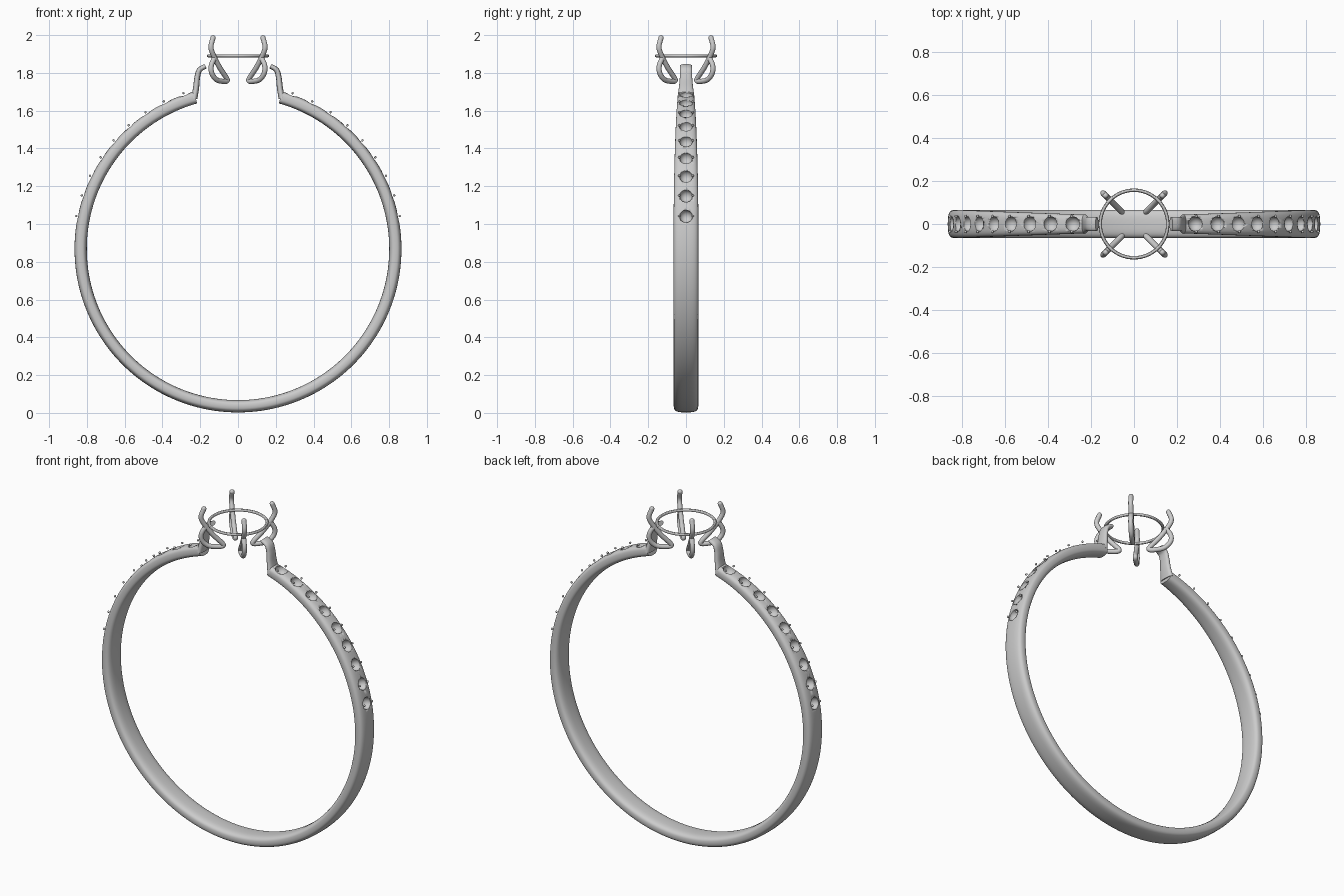
import bpy, bmesh, math
from math import sin, cos, radians, pi
from mathutils import Vector, Matrix

if "Cube" in bpy.data.objects:
    bpy.data.objects.remove(bpy.data.objects["Cube"])

CZ, RM = 0.868, 0.833          # band centre height, mid radius


def spow(v, p):
    return math.copysign(abs(v) ** p, v)


def smooth_path(pts, n=8):
    """Catmull-Rom through tuples (x, z, half thickness, half width)."""
    p = [Vector(q) for q in pts]
    p = [2 * p[0] - p[1]] + p + [2 * p[-1] - p[-2]]
    out = []
    for i in range(1, len(p) - 2):
        a, b, c, d = p[i - 1:i + 3]
        for k in range(n):
            t = k / n
            out.append(0.5 * (2 * b + (c - a) * t + (2 * a - 5 * b + 4 * c - d) * t * t
                              + (3 * b - a - 3 * c + d) * t ** 3))
    return out + [p[-2]]


def finish(name, bm, angle=40):
    bmesh.ops.recalc_face_normals(bm, faces=bm.faces)
    me = bpy.data.meshes.new(name)
    bm.to_mesh(me)
    bm.free()
    ob = bpy.data.objects.new(name, me)
    bpy.context.collection.objects.link(ob)
    bpy.ops.object.select_all(action='DESELECT')
    ob.select_set(True)
    bpy.context.view_layer.objects.active = ob
    bpy.ops.object.shade_smooth_by_angle(angle=radians(angle))
    return ob


def sweep(bm, path, sides, power=1.0, mat=Matrix()):
    """Sweep a superellipse along a path lying in the xz plane."""
    rings = []
    for i, q in enumerate(path):
        a, b = path[max(i - 1, 0)], path[min(i + 1, len(path) - 1)]
        t = Vector((b[0] - a[0], b[1] - a[1])).normalized()
        ring = []
        for k in range(sides):
            th = 2 * pi * k / sides
            u = q[2] * spow(sin(th), power)
            ring.append(bm.verts.new(mat @ Vector(
                (q[0] - t.y * u, q[3] * spow(cos(th), power), q[1] + t.x * u))))
        rings.append(ring)
    for r, s in zip(rings, rings[1:]):
        for k in range(sides):
            j = (k + 1) % sides
            bm.faces.new((r[k], r[j], s[j], s[k]))
    bm.faces.new(rings[0])
    bm.faces.new(rings[-1])


def polar(r, deg, y=0.0):
    return Vector((r * cos(radians(deg)), y, CZ + r * sin(radians(deg))))


# Open band, narrowing toward the shoulders
path = []
for i in range(161):
    a = 74.3 - i / 160 * 328.6
    height = 90 - abs(a + 90 - 0)          # elevation-like measure, both sides
    elev = -height if abs(a + 90) > 90 else 0
    f = min(max((elev - 15) / 60, 0), 1)
    p = polar(RM, a)
    path.append(Vector((p.x, p.z, 0.0325, 0.065 - 0.022 * f ** 1.4)))
bm = bmesh.new()
sweep(bm, path, 32, 0.68)
band = finish("band", bm)

# Nine small stone seats on each side, cut as round cups, with grain beads
cut, beads = bmesh.new(), bmesh.new()
for i in range(9):
    e = 11.5 + 7.4 * i
    for a in (e, 180 - e):
        bmesh.ops.create_uvsphere(cut, u_segments=24, v_segments=16, radius=0.034,
                                  matrix=Matrix.Translation(polar(0.861, a)))
        for y in (-0.036, 0.036):
            bmesh.ops.create_icosphere(beads, subdivisions=2, radius=0.0065,
                                       matrix=Matrix.Translation(polar(0.874, a, y)))
cutter = finish("seat_cutter", cut)
cutter.hide_render = True
mod = band.modifiers.new("seats", 'BOOLEAN')
mod.object = cutter
mod.operation = 'DIFFERENCE'
mod.solver = 'EXACT'
bpy.context.view_layer.objects.active = band
bpy.ops.object.modifier_apply(modifier=mod.name)
bpy.data.objects.remove(cutter)
finish("grain_beads", beads)

# Shoulders rising from the band ends to the head
shoulder = smooth_path([(0.232, 1.665, 0.017, 0.046), (0.222, 1.72, 0.016, 0.038),
                        (0.216, 1.775, 0.015, 0.033), (0.204, 1.815, 0.014, 0.033),
                        (0.172, 1.836, 0.013, 0.032)])
for name, rot in (("right_shoulder", 0), ("left_shoulder", pi)):
    bm = bmesh.new()
    sweep(bm, shoulder, 20, 0.8, Matrix.Rotation(rot, 4, 'Z'))
    finish(name, bm)

# Four claw prongs, each a wire running down, in, and hooking back to the gallery
S = math.sqrt(2)
R = 0.0135
wire = [(0.132, 1.986), (0.143, 1.94), (0.133, 1.90), (0.098, 1.83), (0.062, 1.775),
        (0.058, 1.758), (0.078, 1.755), (0.115, 1.765), (0.139, 1.80), (0.141, 1.84),
        (0.122, 1.885)]
prong = smooth_path([(x * S, z, R, R) for x, z in wire])
for i in range(4):
    m = Matrix.Rotation(radians(45 + 90 * i), 4, 'Z')
    bm = bmesh.new()
    sweep(bm, prong, 14, 1.0, m)
    bmesh.ops.create_uvsphere(bm, u_segments=14, v_segments=8, radius=R,
                              matrix=m @ Matrix.Translation((wire[0][0] * S, 0, wire[0][1])))
    finish(f"prong_{i + 1}", bm)

# Gallery ring
bpy.ops.mesh.primitive_torus_add(major_radius=0.157, minor_radius=0.008, major_segments=64,
                                 minor_segments=12, location=(0, 0, 1.89))
bpy.context.object.name = "gallery_ring"
bpy.ops.object.shade_smooth_by_angle()
